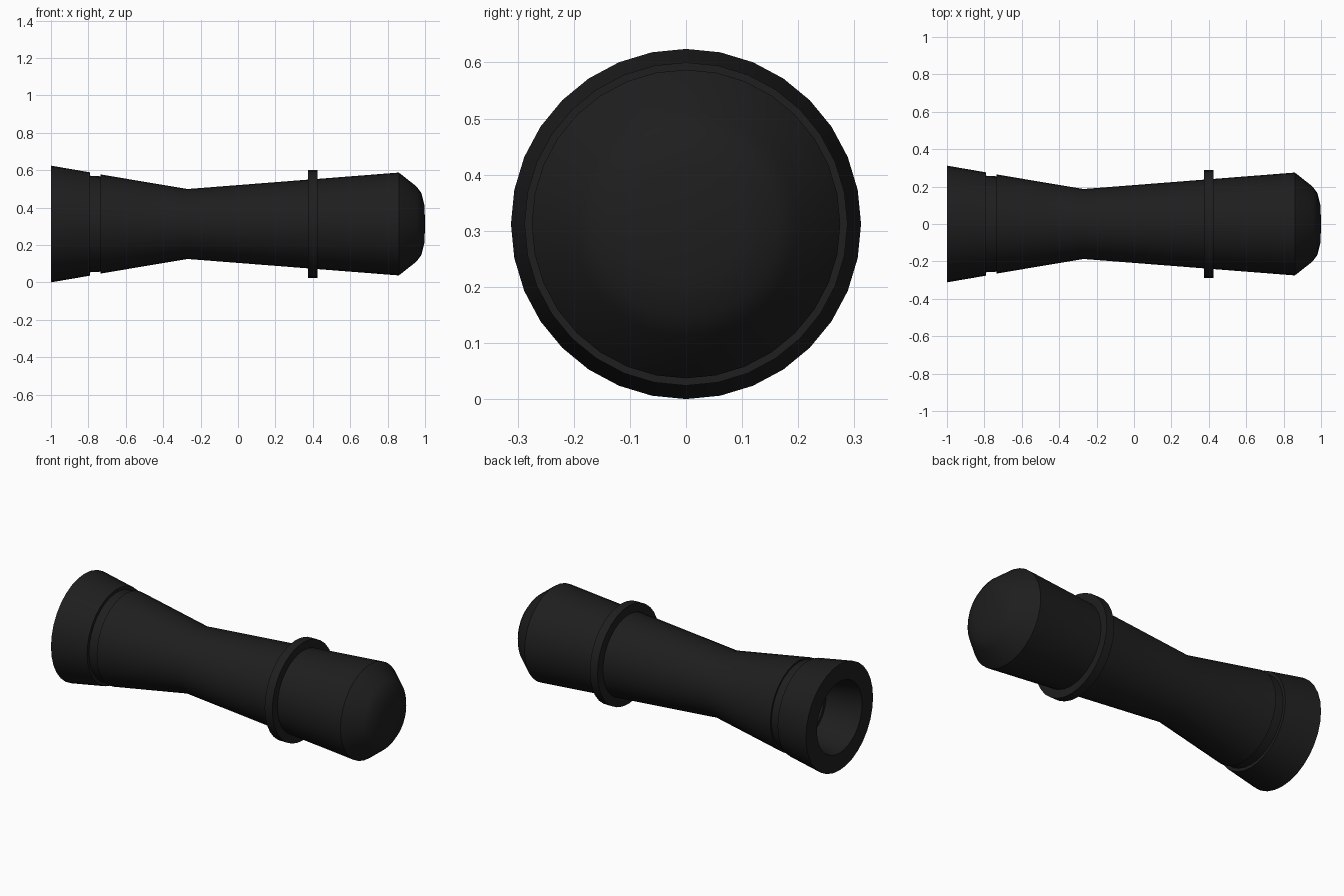
import bpy, bmesh, math

if "Cube" in bpy.data.objects:
    bpy.data.objects.remove(bpy.data.objects["Cube"])

SIDES = 32
AXIS_Z = 0.312

black = bpy.data.materials.new("matte_black")
black.diffuse_color = (0.013, 0.013, 0.013, 1)
black.use_nodes = True
black.node_tree.nodes["Principled BSDF"].inputs["Base Color"].default_value = black.diffuse_color


def lathe(name, profile, closed=False):
    """Revolve (x, radius) points around the barrel axis; radius 0 makes a pole."""
    bm = bmesh.new()
    rings = []
    for x, r in profile:
        if r == 0:
            rings.append([bm.verts.new((x, 0, AXIS_Z))] * SIDES)
        else:
            rings.append([bm.verts.new((x, r * math.sin(2 * math.pi * i / SIDES),
                                        AXIS_Z + r * math.cos(2 * math.pi * i / SIDES)))
                          for i in range(SIDES)])
    pairs = list(zip(rings, rings[1:]))
    if closed:
        pairs.append((rings[-1], rings[0]))
    for a, b in pairs:
        for i in range(SIDES):
            j = (i + 1) % SIDES
            corners = list(dict.fromkeys((a[i], a[j], b[j], b[i])))
            bm.faces.new(corners)
    bmesh.ops.recalc_face_normals(bm, faces=bm.faces)
    mesh = bpy.data.meshes.new(name)
    bm.to_mesh(mesh)
    bm.free()
    obj = bpy.data.objects.new(name, mesh)
    bpy.context.collection.objects.link(obj)
    mesh.materials.append(black)
    bpy.ops.object.select_all(action='DESELECT')
    obj.select_set(True)
    bpy.context.view_layer.objects.active = obj
    bpy.ops.object.shade_smooth_by_angle(angle=math.radians(30))
    return obj


# Hollow barrel: domed tip, waist, groove and flared mouth, then the bore back inside
outer = [(1.0, 0), (0.997, 0.10), (0.98, 0.166), (0.955, 0.20), (0.86, 0.275),
         (-0.27, 0.187), (-0.735, 0.265), (-0.735, 0.255),
         (-0.79, 0.258), (-0.79, 0.276), (-1.0, 0.312)]
bore = [(-1.0, 0.21), (-0.79, 0.175), (-0.79, 0.157), (-0.735, 0.155),
        (-0.735, 0.165), (-0.27, 0.087), (0.80, 0.17), (0.88, 0.10), (0.90, 0)]
lathe("barrel", outer + bore)

# Raised collar around the front of the barrel
lathe("collar", [(0.375, 0.2), (0.375, 0.288), (0.425, 0.288), (0.425, 0.2)], closed=True)
